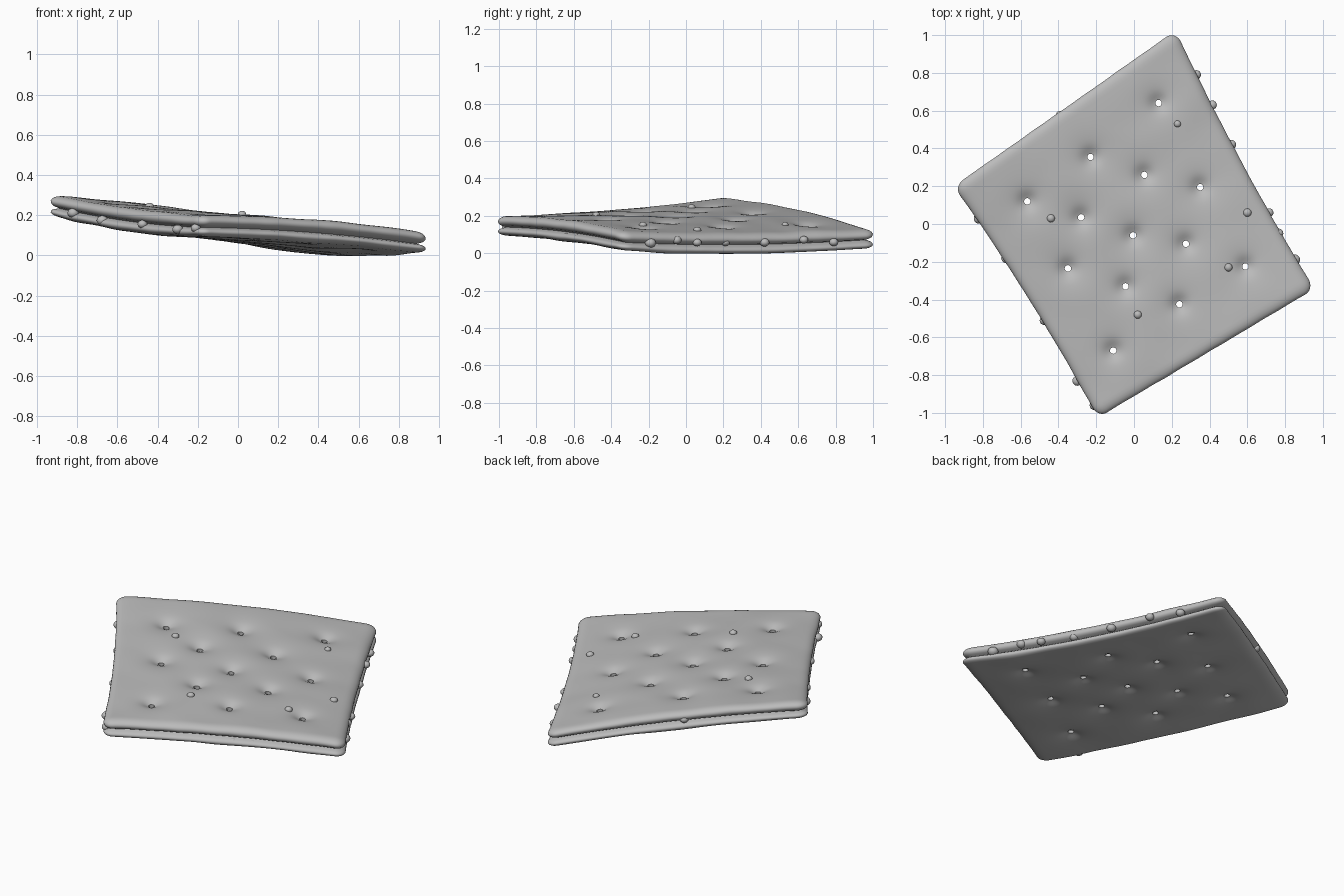
import bpy, bmesh, math, random
from mathutils import Vector, Matrix, noise

if "Cube" in bpy.data.objects:
    bpy.data.objects.remove(bpy.data.objects["Cube"])
random.seed(4)

# Single baked-grey material
grey = bpy.data.materials.new("plain grey")
grey.use_nodes = True
COLOUR = (0.5, 0.5, 0.5, 1)
grey.diffuse_color = COLOUR
grey.node_tree.nodes["Principled BSDF"].inputs["Base Color"].default_value = COLOUR

# Slab corners, docking holes and rim size
BACK, LEFT, FRONT, RIGHT = (Vector(c) for c in
    [(0.22, 1.025), (-0.955, 0.2), (-0.19, -1.025), (0.955, -0.345)])
HOLES = [Vector(h) for h in [
    (0.13, 0.64), (-0.23, 0.355), (0.055, 0.26), (0.35, 0.195), (-0.565, 0.12),
    (-0.28, 0.035), (-0.005, -0.06), (0.275, -0.105), (0.59, -0.225),
    (-0.35, -0.235), (-0.045, -0.33), (0.24, -0.425), (-0.11, -0.67)]]
RIM, RIM_STEPS, INNER_STEPS = 0.085, 9, 96


def mid_height(x, y):
    """Tilted, slightly twisted middle surface of the slab."""
    return 0.13 - 0.109 * x - 0.013 * y - 0.094 * x * y


def to_plan(s, t):
    """Square coordinates to the four-cornered outline, two sides bowed in."""
    s *= 1 - 0.03 * (1 - t * t)
    a, b = (s + 1) / 2, (t + 1) / 2
    return FRONT.lerp(RIGHT, a).lerp(LEFT.lerp(BACK, a), b)


def thickness(p, s, t, top):
    """Half thickness: puffed middle, pinched around every hole."""
    puff = max(0, (1 - s * s) * (1 - t * t)) ** 0.5
    h = (0.056 + 0.024 * puff) if top else (0.044 + 0.016 * puff)
    for hole in HOLES:
        d2 = (p - hole).length_squared
        h -= (0.022 if top else 0.017) * math.exp(-d2 / 0.045 ** 2)
        h -= 0.014 * math.exp(-d2 / 0.1 ** 2)
    return h + 0.006 * noise.noise(Vector((p.x * 4, p.y * 4, 3 if top else 9)))


def surface_point(s, t, top):
    """Point on the top or bottom skin, with rounded lips and a seam groove."""
    k = 1 - RIM
    cs, ct = max(-k, min(k, s)), max(-k, min(k, t))
    ds, dt = s - cs, t - ct
    e = max(abs(ds), abs(dt)) / RIM
    scale, lift = 0, 1
    if e > 1e-6:
        angle = e * 0.84 * math.pi
        out, lift = math.sin(angle), 0.5 + 0.5 * math.cos(angle)
        if e > 0.999:
            out, lift = 0.25, 0
        scale = RIM * out / math.hypot(ds, dt)
    p = to_plan(cs + ds * scale, ct + dt * scale)
    wobble = 0.006 * noise.noise(Vector((p.x * 9, p.y * 9, 1))) * e
    p = p * (1 + wobble)
    h = thickness(p, cs, ct, top) * lift
    return Vector((p.x, p.y, mid_height(p.x, p.y) - 0.006 + (h if top else -h)))


def make_object(name, bm):
    bmesh.ops.recalc_face_normals(bm, faces=bm.faces)
    mesh = bpy.data.meshes.new(name)
    bm.to_mesh(mesh)
    bm.free()
    mesh.materials.append(grey)
    obj = bpy.data.objects.new(name, mesh)
    bpy.context.collection.objects.link(obj)
    return obj


def smooth(obj, degrees):
    bpy.ops.object.select_all(action='DESELECT')
    obj.select_set(True)
    bpy.context.view_layer.objects.active = obj
    bpy.ops.object.shade_smooth_by_angle(angle=math.radians(degrees))


# Slab: two skins sharing the vertices at the bottom of the groove
rim = [1 - RIM + RIM * i / RIM_STEPS for i in range(1, RIM_STEPS + 1)]
inner = [(1 - RIM) * (2 * i / INNER_STEPS - 1) for i in range(INNER_STEPS + 1)]
coords = [-c for c in reversed(rim)] + inner + rim
n = len(coords)
bm = bmesh.new()
skins = []
for top in (True, False):
    skin = {}
    for i, s in enumerate(coords):
        for j, t in enumerate(coords):
            if not top and (i in (0, n - 1) or j in (0, n - 1)):
                skin[i, j] = skins[0][i, j]
            else:
                skin[i, j] = bm.verts.new(surface_point(s, t, top))
    for i in range(n - 1):
        for j in range(n - 1):
            quad = [skin[i, j], skin[i + 1, j], skin[i + 1, j + 1], skin[i, j + 1]]
            bm.faces.new(quad if top else quad[::-1])
    skins.append(skin)
slab = make_object("biscuit_slab", bm)

# Through holes
bm = bmesh.new()
for hole in HOLES:
    bmesh.ops.create_cone(bm, cap_ends=True, segments=16, radius1=0.017, radius2=0.017,
                          depth=1, matrix=Matrix.Translation((hole.x, hole.y, 0.13)))
cutter = make_object("hole_cutter", bm)
cutter.hide_render = True
cut = slab.modifiers.new("holes", 'BOOLEAN')
cut.operation, cut.object, cut.solver = 'DIFFERENCE', cutter, 'EXACT'
bpy.context.view_layer.objects.active = slab
bpy.ops.object.modifier_apply(modifier=cut.name)
bpy.data.objects.remove(cutter)
smooth(slab, 60)


# Crumbs: small lumps on the sides (x, y, height off the middle) and the top
EDGE_CRUMBS = [(0.33, 0.79, 0), (0.415, 0.63, 0.02), (0.515, 0.42, 0.01),
               (0.605, 0.21, 0.01), (0.715, 0.06, 0.01), (0.765, -0.05, 0.02),
               (0.85, -0.19, 0.0), (-0.82, 0.03, -0.01), (-0.675, -0.18, -0.02),
               (-0.475, -0.51, -0.01), (-0.3, -0.83, -0.02), (-0.21, -0.96, -0.01),
               (0.41, -0.635, -0.03), (0.5, -0.58, -0.03), (-0.39, 0.575, 0.01)]
TOP_CRUMBS = [(0.6, 0.06), (0.5, -0.23), (0.02, -0.48), (-0.44, 0.03), (0.23, 0.53)]
spots = [(x, y, mid_height(x, y) + dz, 0.027) for x, y, dz in EDGE_CRUMBS]
for x, y in TOP_CRUMBS:
    hit, where, _, _ = slab.ray_cast(Vector((x, y, 1)), Vector((0, 0, -1)))
    spots.append((x, y, where.z if hit else mid_height(x, y) + 0.05, 0.02))
bm = bmesh.new()
for x, y, z, size in spots:
    size *= random.uniform(0.85, 1.1)
    bmesh.ops.create_icosphere(bm, subdivisions=3, radius=size,
        matrix=Matrix.Translation((x, y, z)) @ Matrix.Diagonal((1, 1, 0.85, 1)))
crumbs = make_object("crumbs", bm)
smooth(crumbs, 60)
